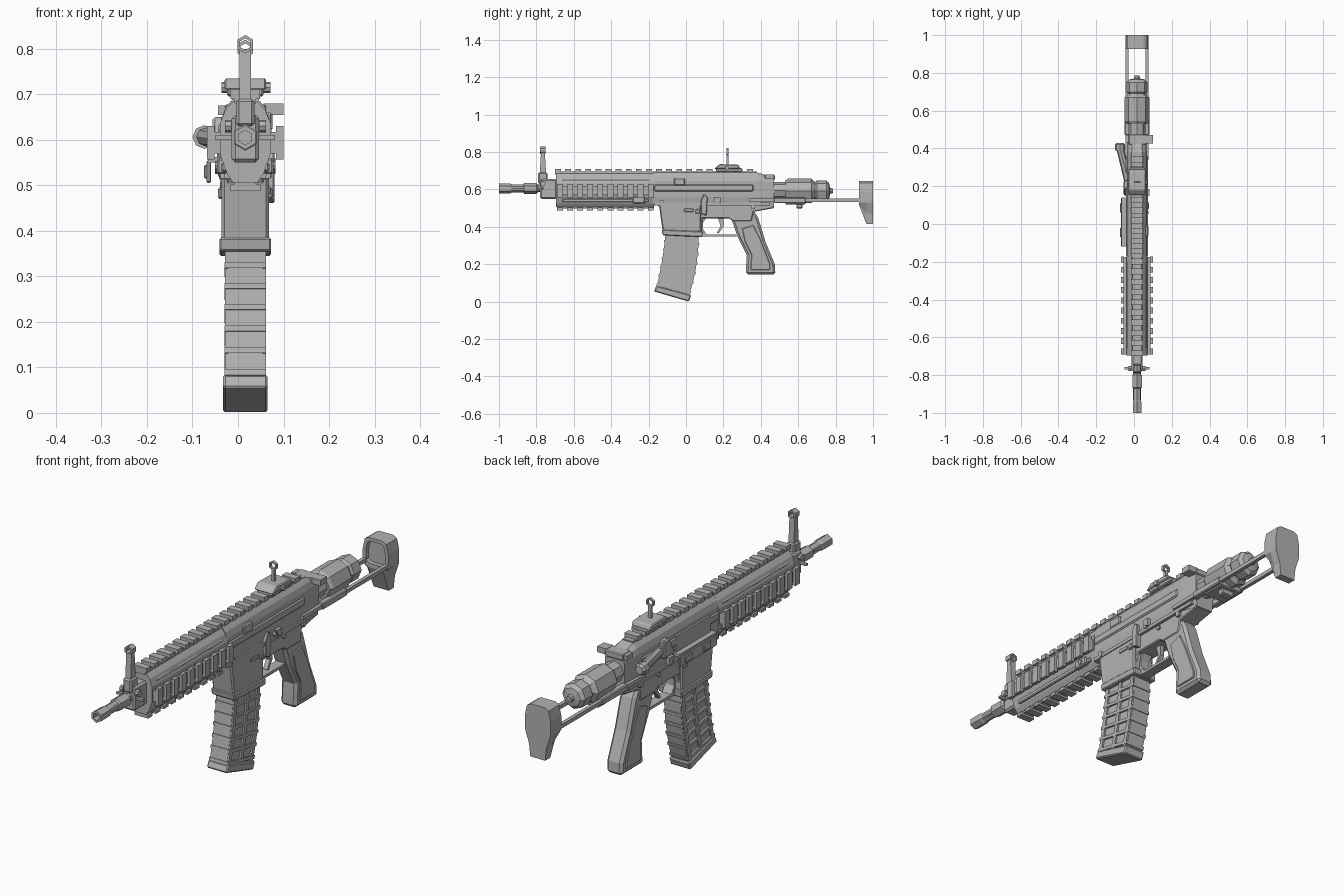
import bpy, bmesh, math
from mathutils import Vector

cube = bpy.data.objects.get("Cube")
if cube:
    bpy.data.objects.remove(cube, do_unlink=True)

metal = bpy.data.materials.new("plain grey")
metal.use_nodes = True
grey = (.45, .45, .45, 1)
metal.diffuse_color = grey
metal.node_tree.nodes["Principled BSDF"].inputs["Base Color"].default_value = grey
AXIS = .016  # bore line offset from the middle


def loft(name, rings, bevel=0, loop=False):
    """Skin equal rings of points; cap both ends unless looped."""
    bm = bmesh.new()
    rows = [[bm.verts.new(Vector(p) + Vector((AXIS, 0, 0))) for p in ring] for ring in rings]
    pairs = list(zip(rows, rows[1:])) + ([(rows[-1], rows[0])] if loop else [])
    for a, b in pairs:
        for i in range(len(a)):
            j = (i + 1) % len(a)
            bm.faces.new((a[i], a[j], b[j], b[i]))
    if not loop:
        bm.faces.new(rows[0])
        bm.faces.new(rows[-1])
    bmesh.ops.recalc_face_normals(bm, faces=bm.faces)
    mesh = bpy.data.meshes.new(name)
    bm.to_mesh(mesh)
    bm.free()
    mesh.materials.append(metal)
    obj = bpy.data.objects.new(name, mesh)
    bpy.context.collection.objects.link(obj)
    if bevel:
        mod = obj.modifiers.new("edge", "BEVEL")
        mod.width, mod.segments, mod.limit_method = bevel, 1, "ANGLE"
    return obj


def plate(name, outline, x0, x1, bevel=0):
    """Side outline of (y, z) points given thickness in x."""
    return loft(name, [[(x, y, z) for y, z in outline] for x in (x0, x1)], bevel)


def box(name, xs, ys, zs, bevel=0):
    (y0, y1), (z0, z1) = ys, zs
    return plate(name, [(y0, z0), (y1, z0), (y1, z1), (y0, z1)], *xs, bevel)


def section(half, y):
    """Mirrored cross-section from right-half (x, z) points."""
    return [(x, y, z) for x, z in half] + [(-x, y, z) for x, z in reversed(half)]


def turned(name, stations, centre=(0, .605), sides=6):
    """Stations of (y, radius) turned about a lengthwise line."""
    turn = math.tau / sides
    loft(name, [[(centre[0] + r * math.sin(turn * i), y, centre[1] + r * math.cos(turn * i))
                 for i in range(sides)] for y, r in stations])


def ring(name, centre, outer, inner, y0, y1, sides=6):
    """Hexagonal sight aperture."""
    rings = []
    for i in range(sides):
        s, c = math.sin(math.tau * i / sides), math.cos(math.tau * i / sides)
        rings.append([(r * s, y, centre + r * c)
                      for r, y in ((outer, y0), (outer, y1), (inner, y1), (inner, y0))])
    loft(name, rings, loop=True)


def button(name, x0, x1, y, z, radius, sides=8):
    """Short pin pointing sideways."""
    outline = [(y + radius * math.cos(math.tau * i / sides),
                z + radius * math.sin(math.tau * i / sides)) for i in range(sides)]
    plate(name, outline, x0, x1)


def teeth(name, xs, zs, start, end, pitch=.054):
    count = round((end - start) / pitch)
    for i in range(count):
        y = start + i * pitch
        box(f"{name}_{i}", xs, (y, y + pitch * .58), zs)


# Barrel and muzzle
turned("barrel", [(-.94, .02), (-.65, .02)], sides=8)
turned("muzzle_device", [(-.93, .016), (-1, .016), (-1, .026), (-.94, .026), (-.93, .022),
                         (-.87, .022), (-.865, .029), (-.8, .029), (-.79, .02)])

# Front sight
box("gas_block", (-.03, .03), (-.78, -.69), (.55, .655), .008)
plate("front_sight_post", [(-.785, .64), (-.745, .64), (-.755, .8), (-.775, .8)], -.013, .013)
box("front_sight_foot", (-.02, .02), (-.79, -.74), (.63, .69), .006)
ring("front_sight_ring", .81, .02, .013, -.78, -.75)
box("front_sight_pin", (-.065, .065), (-.77, -.758), (.6, .61))
for side in (-1, 1):
    button("front_sight_knob", side * .03, side * .045, -.765, .63, .014)

# Handguard with four toothed rails
guard = [(.026, .685), (.044, .665), (.056, .635), (.056, .57), (.04, .525), (.026, .505)]
loft("handguard", [section(guard, y) for y in (-.695, -.17)])
box("top_rail_base", (-.024, .024), (-.7, .38), (.68, .695))
teeth("top_rail_tooth", (-.032, .032), (.69, .71), -.7, .38)
box("bottom_rail_base", (-.024, .024), (-.69, -.17), (.497, .51))
teeth("bottom_rail_tooth", (-.033, .033), (.488, .502), -.69, -.17)
for side in (-1, 1):
    box("side_rail_base", (side * .05, side * .072), (-.69, -.175), (.57, .617))
    teeth("side_rail_tooth", (side * .068, side * .084), (.557, .63), -.69, -.175)
    box("handguard_lower_strip", (side * .04, side * .053), (-.66, -.2), (.53, .55), .004)
    box("handguard_upper_strip", (side * .03, side * .053), (-.66, -.2), (.64, .653), .004)
    box("handguard_lock", (side * .04, side * .062), (-.285, -.22), (.525, .56), .004)
    button("handguard_bolt", side * .04, side * .066, -.25, .543, .01)

# Upper receiver
upper = [(.028, .69), (.044, .67), (.052, .645), (.052, .56), (.045, .515)]
tail = [(.026, .665), (.04, .66), (.047, .64), (.047, .56), (.04, .5)]
loft("upper_receiver", [section(upper, -.175), section(upper, .38), section(tail, .47)])
for side in (-1, 1):
    box("receiver_step", (side * .04, side * .058), (-.17, .36), (.59, .625), .005)
    box("receiver_ledge", (side * .04, side * .055), (-.17, .45), (.515, .53))
box("receiver_tab", (.04, .06), (-.065, -.005), (.62, .66), .005)
box("charging_handle", (-.045, .045), (.42, .475), (.65, .678), .004)
box("charging_latch", (.04, .084), (.425, .47), (.655, .68))
box("charging_stub", (-.06, -.04), (.43, .47), (.655, .675))

# Ejection port, open cover, deflector and assist plunger
box("port_frame", (-.059, -.04), (-.11, .13), (.555, .635), .004)
plate("port_cover", [(-.12, .505), (.14, .505), (.14, .555), (-.12, .555)], -.085, -.075, .003)
box("port_hinge", (-.082, -.045), (-.12, .14), (.55, .562))
for y in (-.07, .06):
    box("port_cover_rib", (-.091, -.08), (y, y + .05), (.515, .545), .003)
plate("deflector", [(.15, .57), (.23, .57), (.23, .65), (.19, .65)], -.072, -.04, .006)
near, far = Vector((-.045, .22, .6)), Vector((-.092, .41, .607))
loft("assist_plunger", [[(near if end == 0 else far) + Vector((r * math.cos(a), 0, r * math.sin(a)))
     for a in [math.tau * i / 8 for i in range(8)]] for end, r in ((0, .022), (1, .02))])
turned("assist_cap", [(.39, .026), (.42, .026), (.43, .018)], (-.09, .606), 8)

# Rear sight
box("rear_sight_rail_clamp", (-.04, .04), (.16, .3), (.695, .715), .004)
plate("rear_sight_base", [(.15, .71), (.29, .71), (.28, .732), (.18, .735)], -.046, .046, .004)
button("rear_sight_screw", -.052, .055, .22, .715, .012)
box("rear_sight_post", (-.007, .007), (.217, .228), (.73, .79))
ring("rear_sight_ring", .8, .02, .012, .216, .228)

# Lower receiver, magazine well and trigger guard
plate("lower_receiver", [(-.16, .53), (.46, .53), (.47, .5), (.36, .48), (.35, .43), (.25, .43),
                         (.23, .445), (.09, .445), (.08, .4), (-.12, .4), (-.14, .5)], -.042, .042, .004)
plate("magazine_well", [(-.145, .52), (.08, .52), (.082, .37), (-.125, .375)], -.052, .052, .006)
plate("magazine_well_lip", [(-.13, .385), (.09, .375), (.088, .345), (-.125, .355)], -.057, .057, .004)
box("trigger_guard", (-.022, .022), (.075, .27), (.348, .36))
plate("trigger_guard_front", [(.075, .36), (.11, .36), (.09, .39), (.09, .42), (.11, .45), (.075, .45)], -.022, .022)
plate("trigger", [(.17, .45), (.2, .45), (.2, .4), (.175, .365), (.165, .368), (.185, .405)], -.01, .01)

# Controls on both flanks
for side in (-1, 1):
    button("takedown_pin", side * .04, side * .055, .36, .505, .012)
    button("pivot_pin", side * .04, side * .058, -.13, .53, .013)
    button("selector_hub", side * .04, side * .06, .165, .54, .018)
    plate("selector_lever", [(.165, .53), (.185, .525), (.185, .56), (.15, .56)], side * .05, side * .066)
    button("trigger_pin", side * .04, side * .05, .23, .5, .01)
    box("magazine_button", (side * .04, side * .06), (.05, .075), (.47, .495), .004)
plate("bolt_catch", [(.08, .47), (.11, .46), (.115, .56), (.095, .575), (.08, .54)], .04, .064, .003)
box("well_mark", (.05, .056), (-.01, .04), (.48, .497), .002)

# Grip with raised side panels
grip = [(.24, .45), (.36, .49), (.385, .45), (.41, .37), (.425, .32), (.475, .2), (.478, .145),
        (.32, .145), (.322, .2), (.325, .25), (.3, .3), (.275, .35)]
plate("grip", grip, -.038, .038, .012)
panel = [(.3, .39), (.36, .41), (.395, .34), (.45, .2), (.45, .17), (.345, .17), (.35, .25), (.315, .32)]
plate("grip_panels", panel, -.043, .043, .003)

# Curved magazine with ribbed windows
front = [(-.112, .38), (-.13, .23), (-.162, .07)]
rear = [(.072, .37), (.06, .2), (.02, .03)]


def along(edge, t):
    a, b, c = (Vector(p) for p in edge)
    return a * (1 - t) * (1 - 2 * t) + b * 4 * t * (1 - t) + c * t * (2 * t - 1)


def spot(u, t):
    return along(front, t).lerp(along(rear, t), u)


def strip(name, u0, u1, t0, t1, half, steps=1):
    ts = [t0 + (t1 - t0) * i / steps for i in range(steps + 1)]
    loft(name, [[(-half, *spot(u0, t)), (half, *spot(u0, t)), (half, *spot(u1, t)), (-half, *spot(u1, t))]
                for t in ts])


strip("magazine_body", .02, .98, 0, 1, .038, 6)
for u in (.03, .47, .87):
    strip("magazine_upright", u, u + .1, 0, 1, .045, 6)
for i in range(7):
    t = .02 + i * .15
    strip("magazine_rib", 0, 1, t, t + .04, .046)
plate("magazine_floor", [(-.158, .085), (-.172, .055), (.015, 0), (.028, .035)], -.049, .049, .005)

# Buffer housing and end knob
turned("buffer_neck", [(.45, .045), (.54, .045)], (0, .595), 8)
turned("buffer_housing", [(.53, .055), (.545, .065), (.67, .065), (.68, .055), (.69, .048), (.7, .056),
                          (.75, .056), (.765, .042), (.77, .016), (.785, .012)], (0, .592), 8)

# Sliding stock rods, catch and butt
for side in (-1, 1):
    box("stock_rod", (side * .046, side * .062), (.34, .94), (.533, .55))
    box("rod_guide", (side * .038, side * .066), (.47, .64), (.527, .556), .004)
box("stock_catch", (-.055, .055), (.53, .64), (.52, .545), .004)
box("catch_lever", (-.03, .03), (.59, .622), (.498, .525), .004)
butt = [(.035, .645), (.052, .635), (.062, .59), (.062, .53), (.042, .47), (.036, .415)]
short = [(x, max(z, .525 - i * .002)) for i, (x, z) in enumerate(butt)]
inset = [(x * .75, .585 + (z - .585) * .75) for x, z in short]
loft("butt", [section(butt, 1), section(butt, .965), section(short, .926),
              section(inset, .926), section(inset, .945)])
